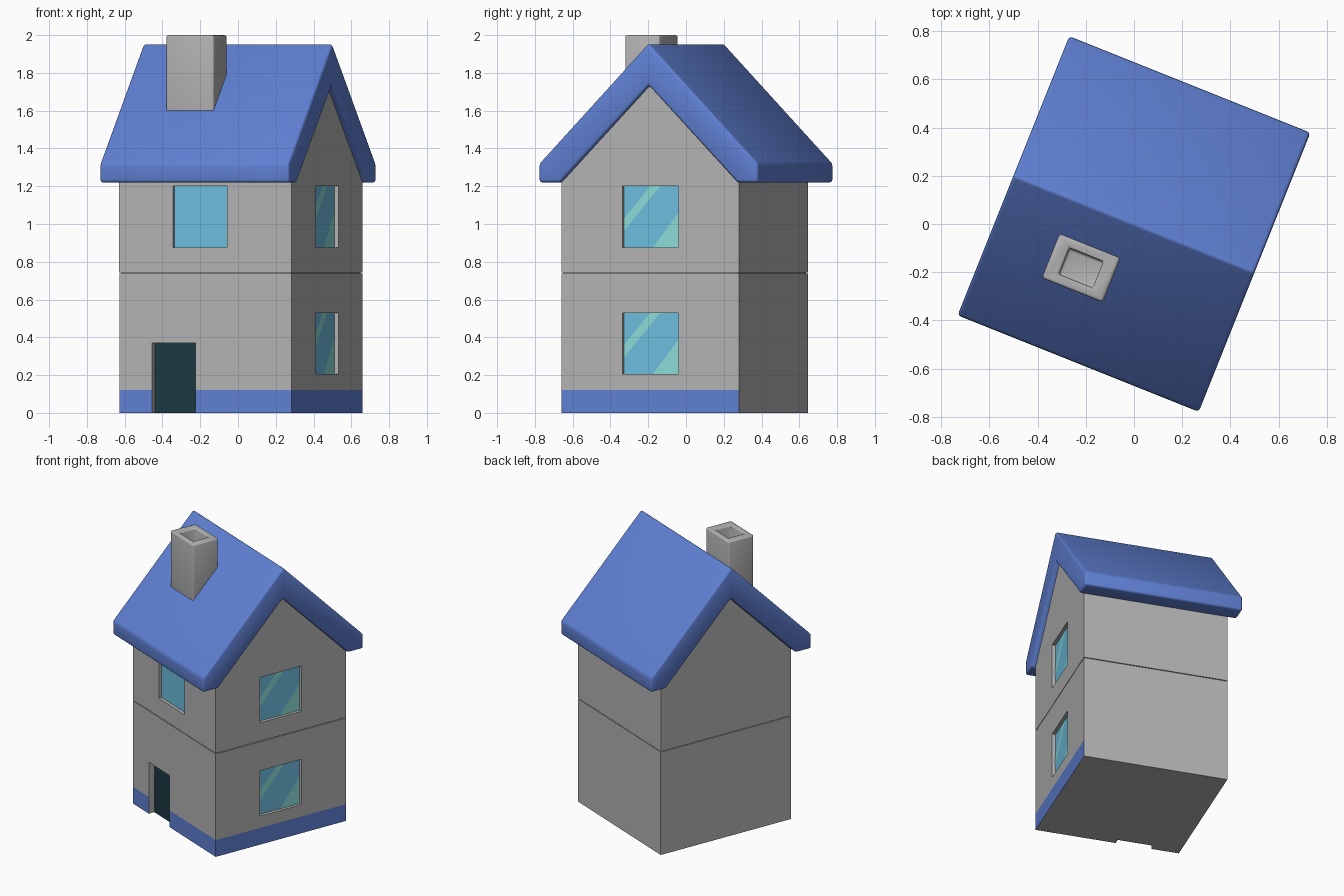
import bpy, bmesh, math

if "Cube" in bpy.data.objects:
    bpy.data.objects.remove(bpy.data.objects["Cube"])

ANGLE = math.radians(-21.8)   # the whole house is turned on its base


def material(name, rgb):
    m = bpy.data.materials.new(name)
    m.diffuse_color = (*rgb, 1)
    m.use_nodes = True
    m.node_tree.nodes["Principled BSDF"].inputs["Base Color"].default_value = m.diffuse_color
    return m


GREY = material("wall_grey", (0.45, 0.45, 0.45))
BLUE = material("roof_blue", (0.115, 0.215, 0.65))
GLASS = material("glass_blue", (0.155, 0.515, 0.73))
SHINE = material("glass_shine", (0.26, 0.72, 0.68))
DARK = material("door_dark", (0.011, 0.04, 0.054))


def finish(name, bm, *mats):
    bmesh.ops.recalc_face_normals(bm, faces=bm.faces)
    return add(name, bm, *mats)


def add(name, bm, *mats):
    me = bpy.data.meshes.new(name)
    bm.to_mesh(me)
    bm.free()
    ob = bpy.data.objects.new(name, me)
    bpy.context.collection.objects.link(ob)
    ob.rotation_euler.z = ANGLE
    for m in mats:
        me.materials.append(m)
    return ob


def prism(profile, x0, x1):
    """Extrude a (y, z) profile along x."""
    bm = bmesh.new()
    f = bm.faces.new([bm.verts.new((x0, y, z)) for y, z in profile])
    r = bmesh.ops.extrude_face_region(bm, geom=[f])
    for v in r["geom"]:
        if isinstance(v, bmesh.types.BMVert):
            v.co.x = x1
    bmesh.ops.recalc_face_normals(bm, faces=bm.faces)
    return bm


def box(x0, x1, y0, y1, z0, z1):
    return prism([(y0, z0), (y1, z0), (y1, z1), (y0, z1)], x0, x1)


def panel(name, points, mat):
    bm = bmesh.new()
    f = bm.faces.new([bm.verts.new(p) for p in points])
    f.normal_update()
    if f.normal.x - f.normal.y < 0:    # panels face front or right
        f.normal_flip()
    return add(name, bm, mat)


def apply(ob):
    bpy.context.view_layer.objects.active = ob
    for m in list(ob.modifiers):
        bpy.ops.object.modifier_apply(modifier=m.name)


def cut(ob, bm):
    c = finish("cutter", bm, GREY)
    c.hide_render = True
    m = ob.modifiers.new("cut", "BOOLEAN")
    m.operation, m.solver, m.object = "DIFFERENCE", "EXACT", c
    bpy.context.view_layer.update()
    apply(ob)
    bpy.data.objects.remove(c)


def soften(ob, width, segments):
    m = ob.modifiers.new("soften", "BEVEL")
    m.width, m.segments, m.limit_method = width, segments, "ANGLE"
    bpy.context.view_layer.update()
    apply(ob)
    for o in bpy.context.selected_objects:
        o.select_set(False)
    ob.select_set(True)
    bpy.ops.object.shade_smooth_by_angle(angle=math.radians(32))


X0, X1, Y = -0.473, 0.508, 0.506     # wall planes
DEPTH, SEAM = 0.025, 0.738

# lower storey, with the painted band on the front and right walls
bm = box(X0, X1, -Y, Y, 0, SEAM)
bmesh.ops.bisect_plane(bm, geom=bm.verts[:] + bm.edges[:] + bm.faces[:],
                       plane_co=(0, 0, 0.12), plane_no=(0, 0, 1))
for f in bm.faces:
    if f.calc_center_median().z < 0.1 and (f.normal.x > 0.5 or f.normal.y < -0.5):
        f.material_index = 1
lower = add("lower_storey", bm, GREY, BLUE)

# upper storey with gables, leaving a fine seam between the storeys
upper = finish("upper_storey", prism([(-Y, SEAM + 0.005), (Y, SEAM + 0.005), (Y, 1.235),
                                      (0, 1.75), (-Y, 1.235)], X0 - 0.002, X1), GREY)
finish("seam_core", box(X0 + 0.008, X1 - 0.008, -Y + 0.008, Y - 0.008, 0.72, 0.76), GREY)

# door recess and door
D0, D1 = -0.287, -0.041
cut(lower, box(D0, D1, -Y - 0.1, -Y + 0.045, -0.1, 0.37))
yd = -Y + 0.043
panel("door", [(D0, yd, 0), (D1, yd, 0), (D1, yd, 0.37), (D0, yd, 0.37)], DARK)

# front window
W0, W1 = -0.168, 0.14
cut(upper, box(W0, W1, -Y - 0.1, -Y + DEPTH, 0.875, 1.2))
yw = -Y + DEPTH - 0.002
panel("front_window", [(W0, yw, 0.875), (W1, yw, 0.875), (W1, yw, 1.2), (W0, yw, 1.2)], GLASS)

# side windows with diagonal reflections
H = 0.16
for label, ob, z in (("lower", lower, 0.205), ("upper", upper, 0.875)):
    cut(ob, box(X1 - DEPTH, X1 + 0.1, -H, H, z, z + 0.325))

    def pane(part, pts, mat, lift):
        panel(f"{label}_side_{part}", [(X1 - DEPTH + lift, -H + 2 * H * s, z + 0.325 * t)
                                       for s, t in pts], mat)
    pane("window", [(0, 0), (1, 0), (1, 1), (0, 1)], GLASS, 0.002)
    pane("thin_shine", [(0, 0.27), (0.65, 1), (0.47, 1), (0, 0.47)], SHINE, 0.004)
    pane("wide_shine", [(0.52, 0), (1, 0), (1, 0.6)], SHINE, 0.004)

# roof: thick gabled shell
E, I = 0.624, 0.506
roof = finish("roof", prism([(-E, 1.22), (-E, 1.32), (0, 1.957), (E, 1.32), (E, 1.22),
                             (I, 1.22), (0, 1.735), (-I, 1.22)], -0.539, 0.539), BLUE)
soften(roof, 0.015, 3)

# chimney with a sunken flue
chimney = finish("chimney", box(-0.272, 0.0, -0.35, -0.152, 1.5, 2.0), GREY)
cut(chimney, box(-0.212, -0.06, -0.31, -0.192, 1.9, 2.1))
soften(chimney, 0.012, 3)
